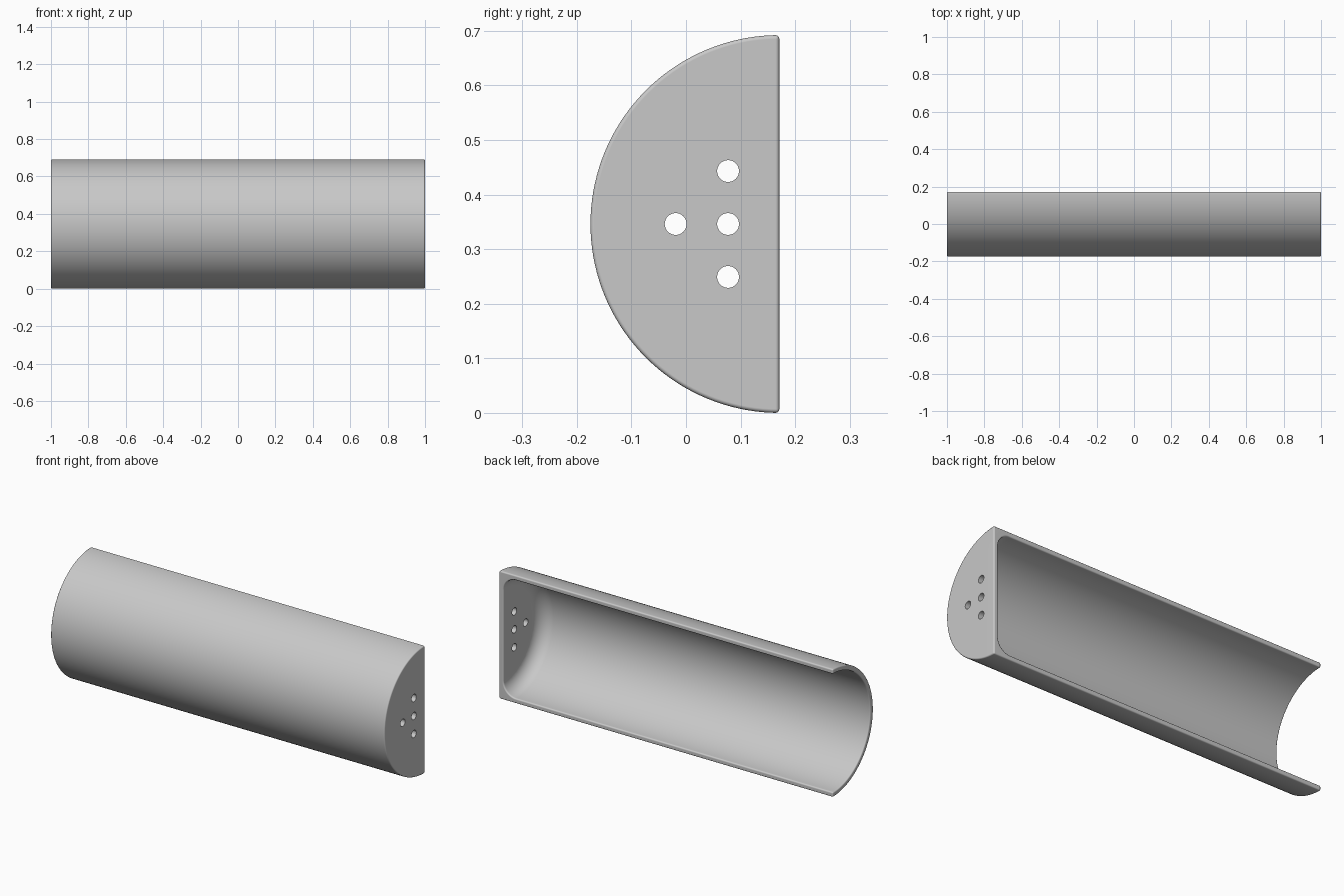
import bpy, bmesh
from math import pi, sin, cos, radians
from mathutils import Vector

old = bpy.data.objects.get("Cube")
if old:
    bpy.data.objects.remove(old, do_unlink=True)

RADIUS, WALL, FILLET = 0.346, 0.026, 0.075
AXIS = Vector((0, 0.171, RADIUS))

grey = bpy.data.materials.new("light grey")
grey.use_nodes = True
grey.diffuse_color = (0.58, 0.58, 0.58, 1)
grey.node_tree.nodes["Principled BSDF"].inputs["Base Color"].default_value = grey.diffuse_color


def apply(obj, name, kind, **settings):
    mod = obj.modifiers.new(name, kind)
    for key, value in settings.items():
        setattr(mod, key, value)
    bpy.context.view_layer.objects.active = obj
    bpy.ops.object.modifier_apply(modifier=name)


# Wall section (x, radius): closed end, outer skin, open end, inner skin, inner fillet
inner_x, inner_r = 1 - WALL, RADIUS - WALL
profile = [(1, 0), (1, RADIUS), (-1, RADIUS), (-1, inner_r)]
for i in range(13):
    a = pi / 2 * i / 12
    profile.append((inner_x - FILLET + FILLET * sin(a), inner_r - FILLET + FILLET * cos(a)))
profile.append((inner_x, 0))

# Half-round shell: the section turned through a half circle
bm = bmesh.new()
verts = [bm.verts.new(AXIS + Vector((x, 0, r))) for x, r in profile]
edges = [bm.edges.new(pair) for pair in zip(verts, verts[1:])]
bmesh.ops.spin(bm, geom=verts + edges, cent=AXIS, axis=(1, 0, 0), angle=pi, steps=72)
if min(v.co.y for v in bm.verts) > -0.1:
    for v in bm.verts:
        v.co.y = 2 * AXIS.y - v.co.y
bmesh.ops.remove_doubles(bm, verts=bm.verts, dist=1e-4)

# Flat back rim, then merge the flat fans at the closed end
bmesh.ops.holes_fill(bm, edges=[e for e in bm.edges if e.is_boundary], sides=0)
bmesh.ops.dissolve_limit(bm, angle_limit=radians(0.5), verts=bm.verts, edges=bm.edges)
bmesh.ops.recalc_face_normals(bm, faces=bm.faces)
mesh = bpy.data.meshes.new("half_round_shell")
bm.to_mesh(mesh)
bm.free()
shell = bpy.data.objects.new("half_round_shell", mesh)
bpy.context.collection.objects.link(shell)
mesh.materials.append(grey)

# Softened outer edges
apply(shell, "soft_edges", 'BEVEL', width=0.007, segments=4, limit_method='ANGLE',
      angle_limit=radians(40), use_clamp_overlap=False)

# Four holes through the closed end
for y, z in ((0.077, 0), (0.077, 0.097), (0.077, -0.097), (-0.019, 0)):
    bpy.ops.mesh.primitive_cylinder_add(vertices=32, radius=0.02, depth=0.2,
                                        location=(1, y, RADIUS + z), rotation=(0, pi / 2, 0))
    cutter = bpy.context.object
    cutter.name = "hole_cutter"
    cutter.hide_render = True
    apply(shell, "hole", 'BOOLEAN', operation='DIFFERENCE', solver='EXACT', object=cutter)
    bpy.data.objects.remove(cutter, do_unlink=True)

bpy.ops.object.select_all(action='DESELECT')
shell.select_set(True)
bpy.context.view_layer.objects.active = shell
bpy.ops.object.shade_smooth_by_angle(angle=radians(35))
shell.modifiers.new("flat_face_normals", 'WEIGHTED_NORMAL').keep_sharp = True
